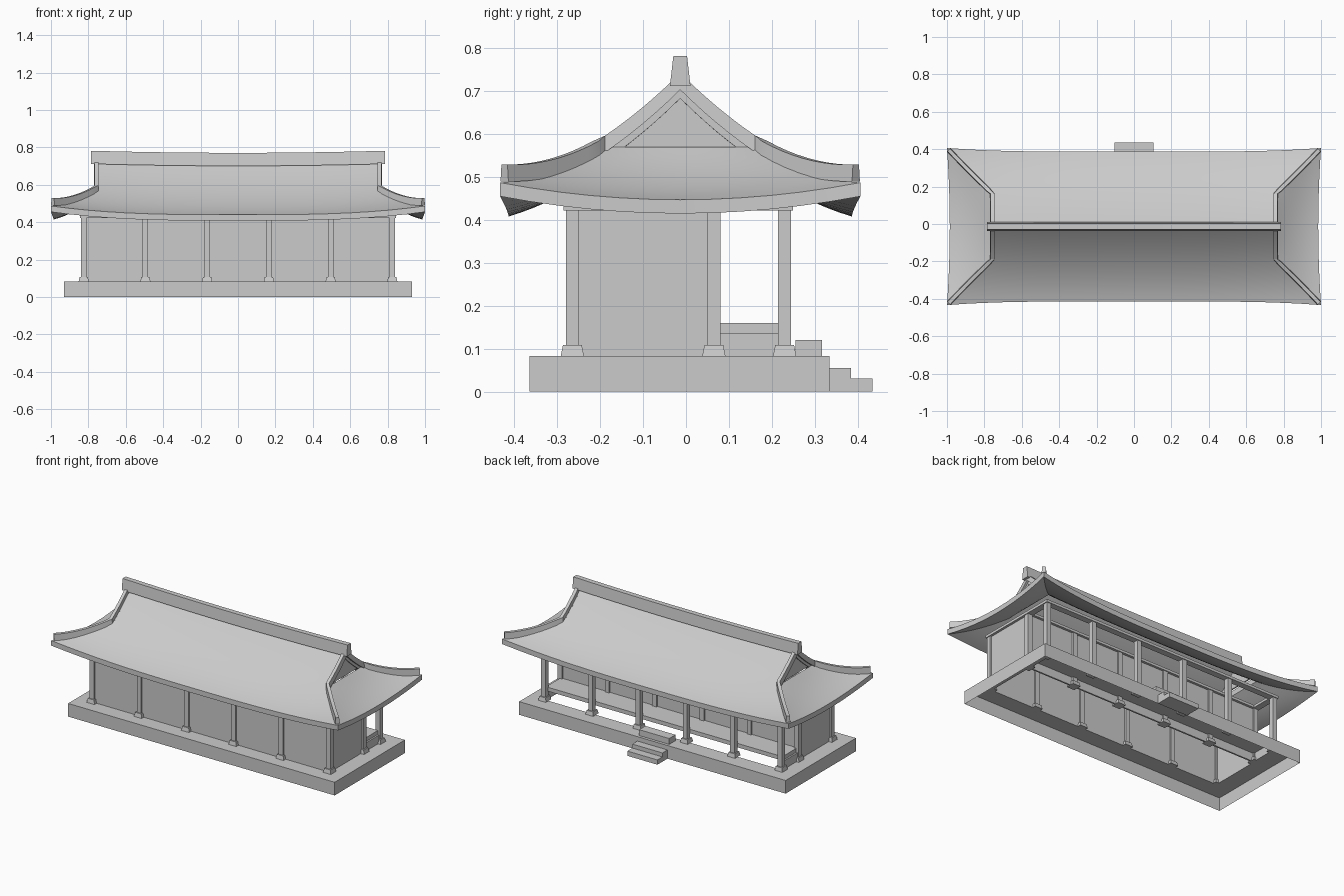
import bpy, bmesh, math
from mathutils import Vector

cube = bpy.data.objects.get("Cube")
if cube:
    bpy.data.objects.remove(cube, do_unlink=True)

GREY = (0.6, 0.6, 0.6, 1)
mat = bpy.data.materials.new("plain grey")
mat.use_nodes = True
mat.diffuse_color = GREY
mat.node_tree.nodes["Principled BSDF"].inputs["Base Color"].default_value = GREY


def finish(name, bm, smooth=False, fix=True):
    """Turn a bmesh into a named object."""
    if fix:
        bmesh.ops.recalc_face_normals(bm, faces=bm.faces)
    me = bpy.data.meshes.new(name)
    bm.to_mesh(me)
    bm.free()
    me.materials.append(mat)
    ob = bpy.data.objects.new(name, me)
    bpy.context.collection.objects.link(ob)
    if smooth:
        bpy.ops.object.select_all(action='DESELECT')
        ob.select_set(True)
        bpy.context.view_layer.objects.active = ob
        bpy.ops.object.shade_smooth_by_angle(angle=math.radians(30))
    return ob


def box(name, x0, x1, y0, y1, z0, z1, inset=0):
    """Box between two corners; inset narrows the top."""
    bm = bmesh.new()
    bmesh.ops.create_cube(bm, size=1)
    for v in bm.verts:
        top = v.co.z > 0
        d = inset if top else 0
        v.co = (x1 - d if v.co.x > 0 else x0 + d,
                y1 - d if v.co.y > 0 else y0 + d, z1 if top else z0)
    return finish(name, bm)


def sweep(name, path, sides, sections):
    """Loft quads along a path; each section is a list of (side, up)."""
    bm = bmesh.new()
    rings = [[bm.verts.new(p + s * a + Vector((0, 0, b))) for a, b in sec]
             for p, s, sec in zip(path, sides, sections)]
    for r, q in zip(rings, rings[1:]):
        for i in range(4):
            j = (i + 1) % 4
            bm.faces.new((r[i], r[j], q[j], q[i]))
    bm.faces.new(rings[0])
    bm.faces.new(rings[-1])
    return finish(name, bm, True)


# Stone base: open-bottomed shell whose top is a ring under the columns
BASE = 0.083
COL_X = [-0.825 + 0.33 * i for i in range(6)]
FRONT, MIDDLE, BACK = -0.265, 0.065, 0.23
bm = bmesh.new()
loops = [[bm.verts.new((sx * x, y1 if sy > 0 else y0, z))
          for sx, sy in ((-1, -1), (1, -1), (1, 1), (-1, 1))]
         for x, y0, y1, z in ((0.93, -0.365, 0.335, 0), (0.93, -0.365, 0.335, BASE),
                              (0.825, FRONT, BACK, BASE))]
for a, b in zip(loops, loops[1:]):
    for i in range(4):
        j = (i + 1) % 4
        bm.faces.new((a[i], a[j], b[j], b[i]))
finish("stone_base", bm, fix=False)

# Steps behind the base and in front of the veranda
box("lower_step", -0.105, 0.105, 0.335, 0.435, 0, 0.03)
box("middle_step", -0.105, 0.105, 0.335, 0.385, 0.03, 0.055)
box("upper_step", -0.105, 0.105, 0.255, 0.317, BASE, 0.12)

# Columns on tapered footings
for row, y in (("front", FRONT), ("middle", MIDDLE), ("back", BACK)):
    for x in COL_X:
        box(row + "_footing", x - 0.027, x + 0.027, y - 0.027, y + 0.027, BASE, 0.108, 0.005)
        box(row + "_column", x - 0.015, x + 0.015, y - 0.015, y + 0.015, 0.108, 0.425)
    box(row + "_beam", -0.845, 0.845, y - 0.02, y + 0.02, 0.422, 0.438)

# Walls, end beams and veranda
for row, y in (("front", FRONT), ("middle", MIDDLE)):
    box(row + "_wall", -0.825, 0.825, y - 0.005, y + 0.005, BASE, 0.425)
for side in (-1, 1):
    x = side * 0.825
    box("end_wall", x - 0.005, x + 0.005, FRONT, MIDDLE, BASE, 0.425)
    box("end_beam", x - 0.02, x + 0.02, FRONT, BACK, 0.422, 0.438)
    box("veranda_end", x - 0.01, x + 0.01, 0.08, 0.217, BASE, 0.135)
box("veranda_floor", -0.825, 0.825, 0.07, 0.217, 0.135, 0.16)

# Roof surface: u runs from ridge (0) to eave (1), SPLIT is the gable foot
RIDGE_Y, GABLE_X, SPLIT = -0.0135, 0.757, 0.43


def slope(x, u, side):
    lift = 0.018 * x * x * (1 - u) + 0.047 * abs(x) ** 3 * u
    run = 0.4 * u + 0.02 * abs(x) ** 4 * u
    return Vector((x, RIDGE_Y + side * run, 0.705 - 0.412 * u + 0.147 * u * u + lift))


def hip(v, sx, sy):
    return slope(sx * (GABLE_X + (1 - GABLE_X) * v), SPLIT + (1 - SPLIT) * v, sy)


def grid(bm, fn, nu, nv):
    vs = [[bm.verts.new(fn(i / nu, j / nv)) for j in range(nv + 1)] for i in range(nu + 1)]
    for i in range(nu):
        for j in range(nv):
            bm.faces.new((vs[i][j], vs[i + 1][j], vs[i + 1][j + 1], vs[i][j + 1]))


bm = bmesh.new()
for sy in (-1, 1):
    grid(bm, lambda a, b: slope((2 * b - 1) * GABLE_X, a * SPLIT, sy), 6, 20)
    grid(bm, lambda a, b: slope((2 * b - 1) * (GABLE_X + (1 - GABLE_X) * a),
                                SPLIT + (1 - SPLIT) * a, sy), 8, 20)
for sx in (-1, 1):
    def side_slope(a, b):
        p = hip(a, sx, -1).lerp(hip(a, sx, 1), b)
        bow = a * (1 - (2 * b - 1) ** 2)
        return p - Vector((sx * 0.015 * bow, 0, 0.04 * bow))
    grid(bm, side_slope, 8, 12)
bmesh.ops.remove_doubles(bm, verts=bm.verts, dist=0.0005)
bmesh.ops.recalc_face_normals(bm, faces=bm.faces)
ext = bmesh.ops.extrude_face_region(bm, geom=bm.faces[:], use_keep_orig=True)
for g in ext["geom"]:
    if isinstance(g, bmesh.types.BMVert):
        g.co.z -= 0.032
finish("roof", bm, True)

# Gable panels
for sx in (-1, 1):
    bm = bmesh.new()
    x = sx * 0.75
    outline = [slope(x, SPLIT * (1 - i / 6), -1) for i in range(6)]
    outline += [slope(x, SPLIT * i / 6, 1) for i in range(7)]
    bm.faces.new([bm.verts.new(p) for p in outline])
    panel = bmesh.ops.extrude_face_region(bm, geom=bm.faces[:], use_keep_orig=True)
    for g in panel["geom"]:
        if isinstance(g, bmesh.types.BMVert):
            g.co.x -= sx * 0.008
    finish("gable_panel", bm)

# Gable and hip ridges
ROLL = [(-0.013, -0.012), (0.013, -0.012), (0.010, 0.027), (-0.010, 0.027)]
for sx in (-1, 1):
    for sy in (-1, 1):
        path = [slope(sx * GABLE_X, SPLIT * i / 6, sy) for i in range(7)]
        sweep("gable_ridge", path, [Vector((1, 0, 0))] * 7, [ROLL] * 7)
        path = [hip(0.96 * i / 10, sx, sy) for i in range(11)]
        for i, p in enumerate(path):
            p.z += 0.014 * (i / 10) ** 2
        across = Vector((1, -sx * sy, 0)).normalized()
        sides = [Vector((1, 0, 0))] + [across] * 10
        sweep("hip_ridge", path, sides, [ROLL] * 11)

# Main ridge, bowed up toward its ends
xs = [0.785 * (i / 10 - 1) for i in range(21)]
path = [slope(x, 0, 1) for x in xs]
RIDGE = [(-0.024, -0.004), (0.024, -0.004), (0.016, 0.066), (-0.016, 0.066)]
sweep("main_ridge", path, [Vector((0, 1, 0))] * 21, [RIDGE] * 21)
